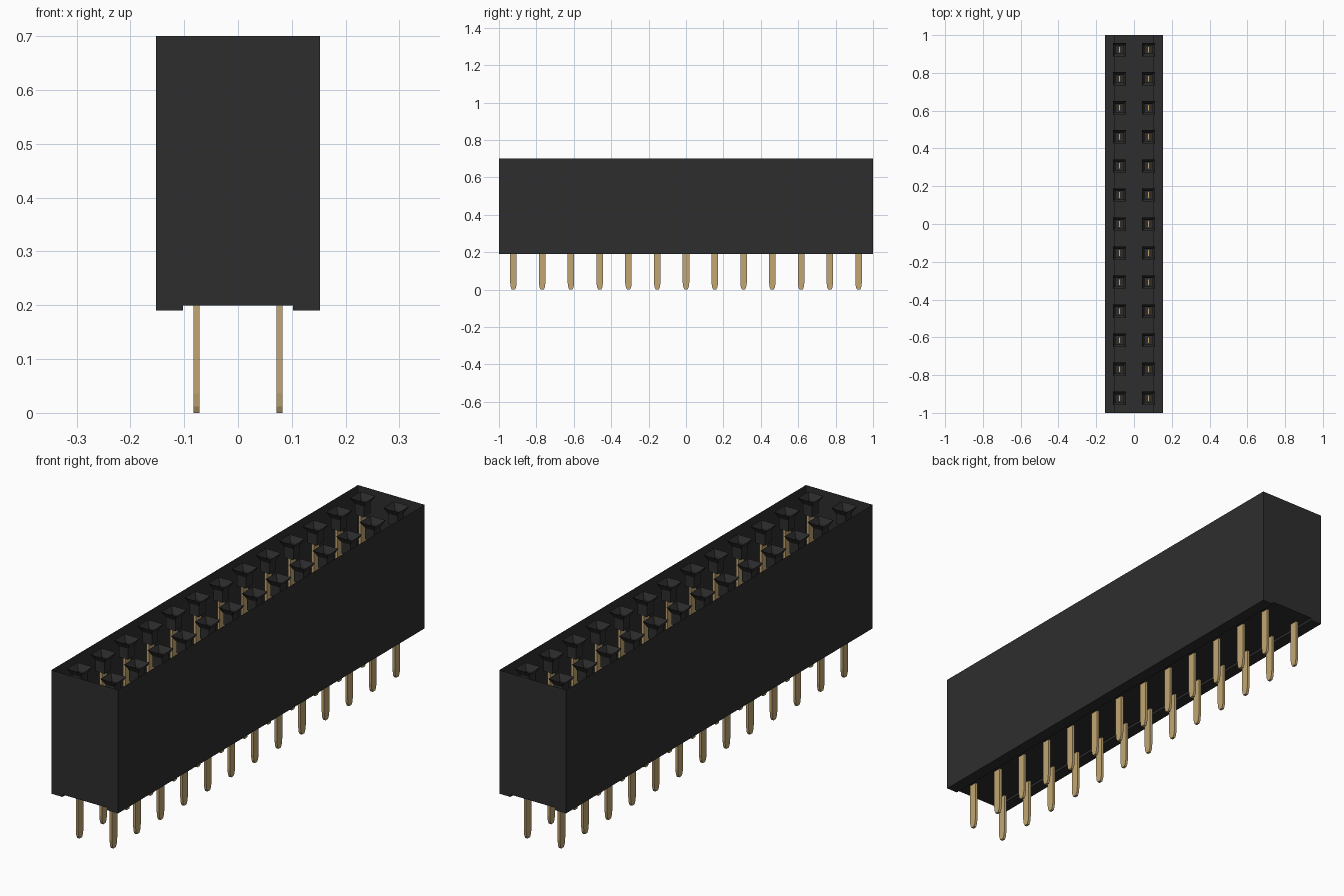
import bpy
import bmesh

ROWS, PITCH = 13, 0.1538
COLUMNS = (-0.077, 0.077)
HALF_X, HALF_Y, TOP = 0.1525, 1.0, 0.70

cube = bpy.data.objects.get("Cube")
if cube:
    bpy.data.objects.remove(cube, do_unlink=True)


def make_material(name, color):
    mat = bpy.data.materials.new(name)
    mat.use_nodes = True
    mat.diffuse_color = color
    mat.node_tree.nodes["Principled BSDF"].inputs["Base Color"].default_value = color
    return mat


def make_object(name, bm, mat):
    mesh = bpy.data.meshes.new(name)
    bm.to_mesh(mesh)
    bm.free()
    mesh.materials.append(mat)
    obj = bpy.data.objects.new(name, mesh)
    bpy.context.collection.objects.link(obj)
    return obj


def loft(bm, cx, cy, sections, cap_start=False, cap_end=False):
    """Join rectangles given as (half x, half y, z)."""
    rings = [[bm.verts.new((cx + sx * hx, cy + sy * hy, z))
              for sx, sy in ((-1, -1), (1, -1), (1, 1), (-1, 1))]
             for hx, hy, z in sections]
    for a, b in zip(rings, rings[1:]):
        for i in range(4):
            j = (i + 1) % 4
            bm.faces.new((a[i], a[j], b[j], b[i]))
    if cap_start:
        bm.faces.new(rings[0][::-1])
    if cap_end:
        bm.faces.new(rings[-1])


black = make_material("black plastic", (0.027, 0.027, 0.027, 1))
gold = make_material("gold metal", (0.54, 0.38, 0.17, 1))
sites = [(x, (i - (ROWS - 1) / 2) * PITCH) for x in COLUMNS for i in range(ROWS)]

# Thin open-topped housing with a shallow groove along its underside
bm = bmesh.new()
profile = [(-HALF_X, TOP), (-HALF_X, 0.19), (-0.102, 0.19), (-0.102, 0.20),
           (0.102, 0.20), (0.102, 0.19), (HALF_X, 0.19), (HALF_X, TOP)]
front, back = [[bm.verts.new((x, y, z)) for x, z in profile]
               for y in (-HALF_Y, HALF_Y)]
for i in range(len(profile) - 1):
    bm.faces.new((front[i], back[i], back[i + 1], front[i + 1]))
bm.faces.new(front)
bm.faces.new(back[::-1])
make_object("housing", bm, black)

# Square funnels with short necks that guide into each contact
bm = bmesh.new()
for x, y in sites:
    loft(bm, x, y, [(0.021, 0.021, 0.63), (0.021, 0.021, 0.675),
                    (0.035, 0.035, TOP)])
make_object("socket_funnels", bm, black)

# Flat contact pins with narrowed tips
bm = bmesh.new()
for x, y in sites:
    loft(bm, x, y, [(0.0055, 0.008, 0), (0.0055, 0.014, 0.012),
                    (0.0055, 0.0175, 0.036), (0.0055, 0.0175, 0.64)],
         cap_start=True, cap_end=True)
make_object("contact_pins", bm, gold)
